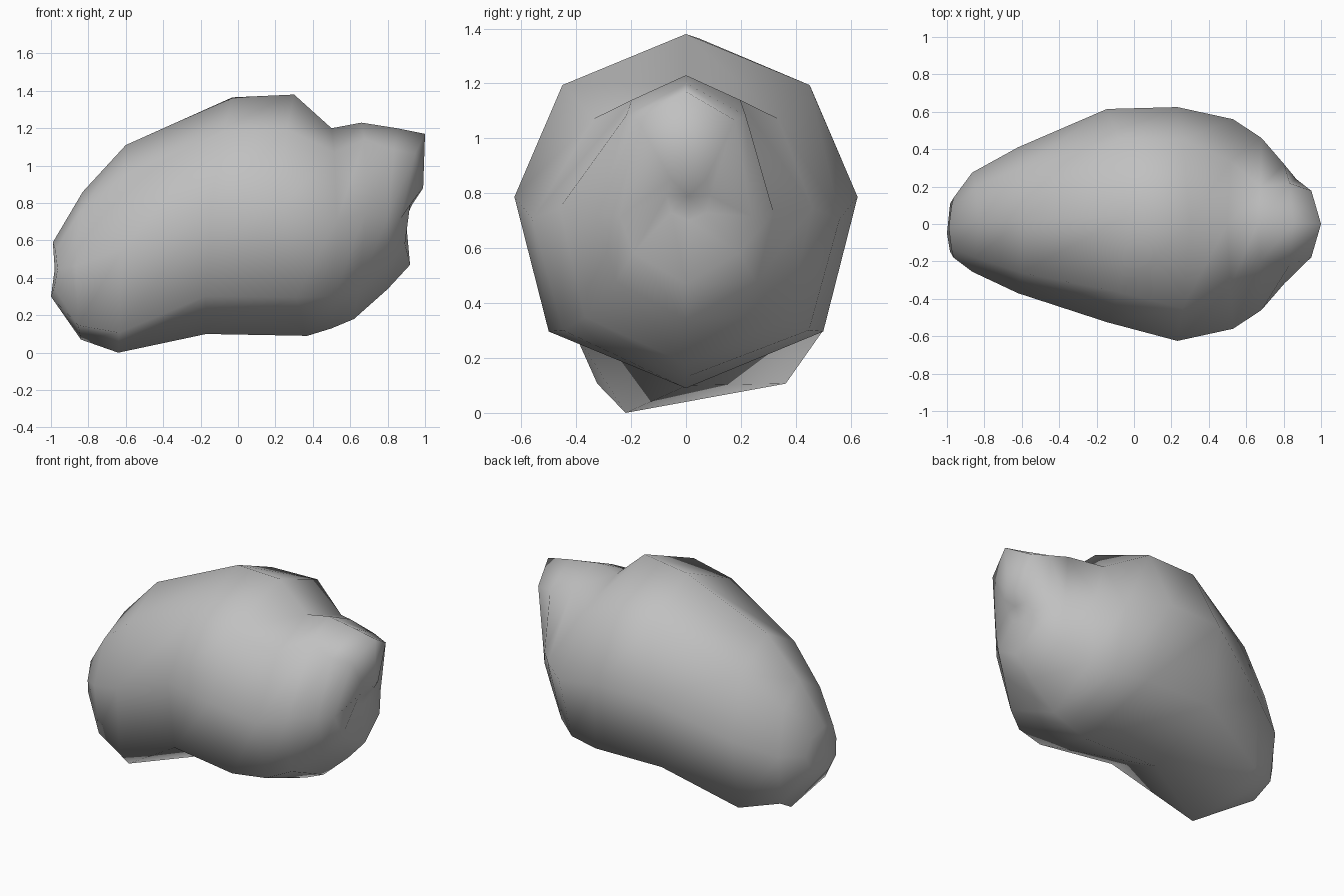
import bpy
import bmesh
from mathutils import Vector

default_cube = bpy.data.objects.get("Cube")
if default_cube:
    bpy.data.objects.remove(default_cube, do_unlink=True)


def make_material(name, value):
    material = bpy.data.materials.new(name)
    material.use_nodes = True
    colour = (value, value, value, 1)
    material.diffuse_color = colour
    material.node_tree.nodes["Principled BSDF"].inputs["Base Color"].default_value = colour
    return material


# Cross-sections from the low left lobe to the raised knob. Each one holds:
# top x, top z, bottom x, bottom z, centre y, half width, shoulder width,
# foot width, side height, pinch of the lower half along x, bottom lean along y
SECTIONS = [
    (-.99, .59, -1, .3, -.02, .16, .7, .8, .5, .03, -.03),
    (-.83, .86, -.84, .07, .01, .265, .72, .88, .5, -.03, .1),
    (-.6, 1.11, -.64, 0, .02, .39, .72, .88, .5, 0, -.24),
    (-.03, 1.365, -.17, .1, .045, .57, .72, .8, .54, -.05, -.04),
    (.3, 1.38, .37, .09, 0, .625, .72, .8, .54, -.1, 0),
    (.5, 1.2, .5, .13, 0, .56, .6, .8, .54, .03, 0),
    (.66, 1.23, .62, .18, 0, .46, .43, .8, .54, .04, 0),
    (.85, 1.2, .8, .34, 0, .32, .68, .8, .45, -.02, 0),
    (1, 1.17, .92, .47, 0, .24, .74, .8, .35, -.08, 0),
    (.99, .88, .89, .7, .01, .08, .8, .8, .5, -.02, 0),
]


def section_points(section):
    top_x, top_z, low_x, low_z, centre, half, shoulder, foot, side, pinch, lean = section
    top = Vector((top_x, centre, top_z))
    bottom = Vector((low_x, centre + lean, low_z))

    def flank(direction, height, width, shift):
        point = bottom.lerp(top, height)
        point.x += shift
        point.y = centre + direction * half * width
        return point

    profile = [(1 - shoulder / 5, shoulder, pinch / 2), (side, 1, pinch),
               ((1 - foot) * .8, foot, pinch / 2)]
    left = [flank(1, *step) for step in profile]
    right = [flank(-1, *step) for step in reversed(profile)]
    return [top] + left + [bottom] + right


def close_end(bm, ring):
    centre = sum((vert.co for vert in ring), Vector()) / len(ring)
    middle = bm.verts.new(centre)
    for first, second in zip(ring, ring[1:] + ring[:1]):
        bm.faces.new((first, second, middle))


# Loft the boulder through its octagonal sections and close both ends
bm = bmesh.new()
rings = [[bm.verts.new(point) for point in section_points(section)] for section in SECTIONS]
for ring, following in zip(rings, rings[1:]):
    for i in range(len(ring)):
        j = (i + 1) % len(ring)
        bm.faces.new((ring[i], ring[j], following[j], following[i]))
close_end(bm, rings[0])
close_end(bm, rings[-1])
bmesh.ops.recalc_face_normals(bm, faces=bm.faces)

mesh = bpy.data.meshes.new("boulder")
bm.to_mesh(mesh)
bm.free()
mesh.materials.append(make_material("stone grey", .53))
mesh.shade_smooth()
boulder = bpy.data.objects.new("boulder", mesh)
bpy.context.collection.objects.link(boulder)
